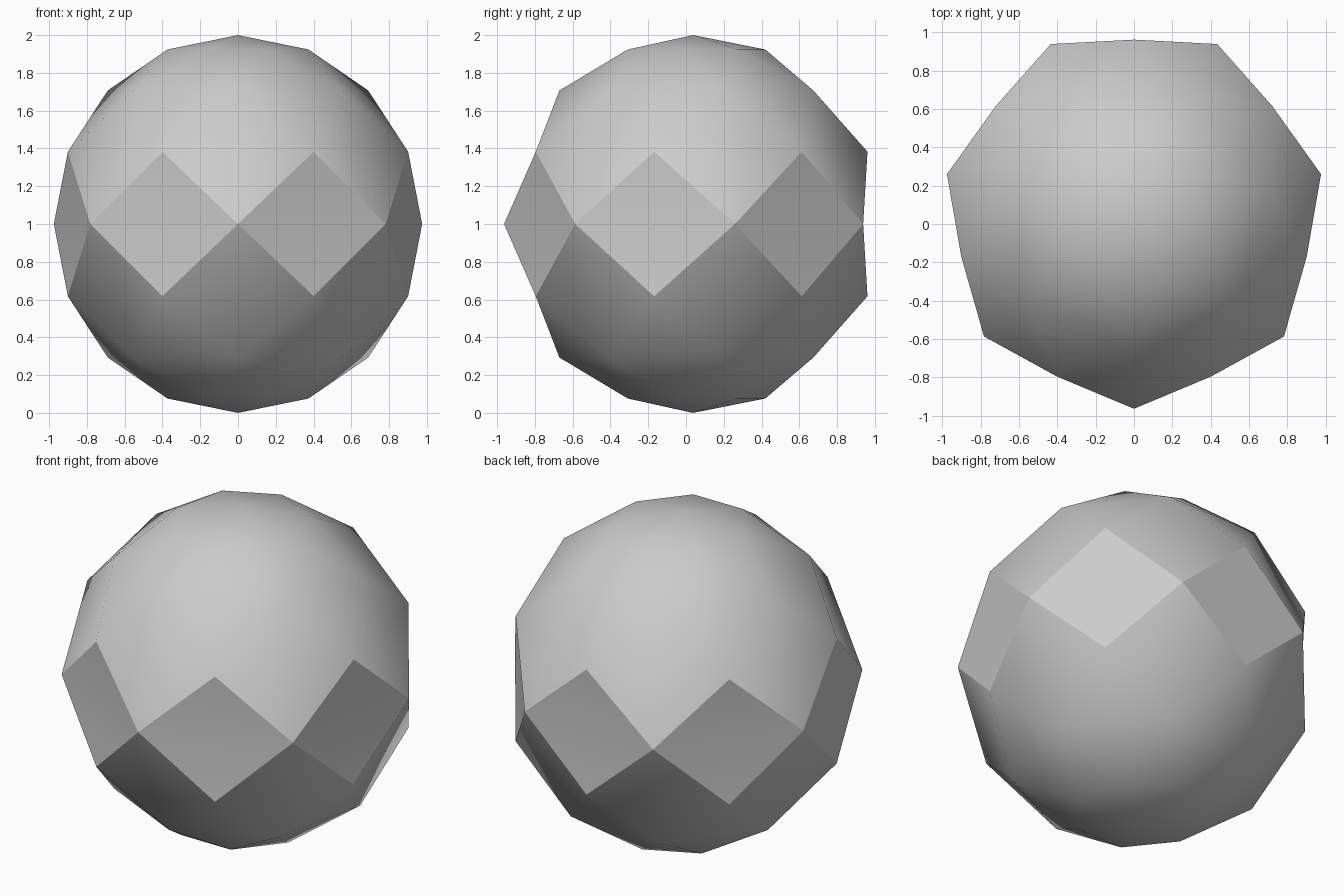
import bpy
import bmesh
from math import sin, cos, pi

cube = bpy.data.objects.get("Cube")
if cube:
    bpy.data.objects.remove(cube, do_unlink=True)

SIDES, LEVELS, SHIFT = 7, 8, 0.037   # diamonds per ring, latitude steps, y centring

grey = bpy.data.materials.new("plain grey")
grey.use_nodes = True
grey.diffuse_color = (0.6, 0.6, 0.6, 1)
grey.node_tree.nodes["Principled BSDF"].inputs["Base Color"].default_value = grey.diffuse_color

bm = bmesh.new()

# Rings of points on a unit sphere, every other ring turned by half a step
rings = []
for k in range(LEVELS + 1):
    if k in (0, LEVELS):
        pole = bm.verts.new((0, SHIFT, 1 + cos(pi * k / LEVELS)))
        rings.append([pole] * SIDES)
        continue
    lat = pi * k / LEVELS
    ring = []
    for j in range(SIDES):
        a = -pi / 2 + 2 * pi * (j + 0.5 * (k % 2)) / SIDES
        ring.append(bm.verts.new((sin(lat) * cos(a), SHIFT + sin(lat) * sin(a), 1 + cos(lat))))
    rings.append(ring)

# Diamonds, each spanning two neighbours on a ring, folded along its level diagonal
belt = []
for k in range(1, LEVELS):
    for j in range(SIDES):
        left, right = rings[k][j], rings[k][(j + 1) % SIDES]
        tip = (j + k % 2) % SIDES
        top, bottom = rings[k - 1][tip], rings[k + 1][tip]
        if k % 2 == 0:
            top, bottom = rings[k - 1][j], rings[k + 1][j]
        upper = bm.faces.new((left, right, top))
        lower = bm.faces.new((right, left, bottom))
        if k == LEVELS // 2:
            belt += [upper, lower]

# Smooth caps, with crisp edges round the equatorial diamonds
for face in bm.faces:
    face.smooth = True
for face in belt:
    for edge in face.edges:
        if not all(f in belt for f in edge.link_faces):
            edge.smooth = False

mesh = bpy.data.meshes.new("faceted_ball")
bm.to_mesh(mesh)
bm.free()
mesh.materials.append(grey)
ball = bpy.data.objects.new("faceted_ball", mesh)
bpy.context.collection.objects.link(ball)
